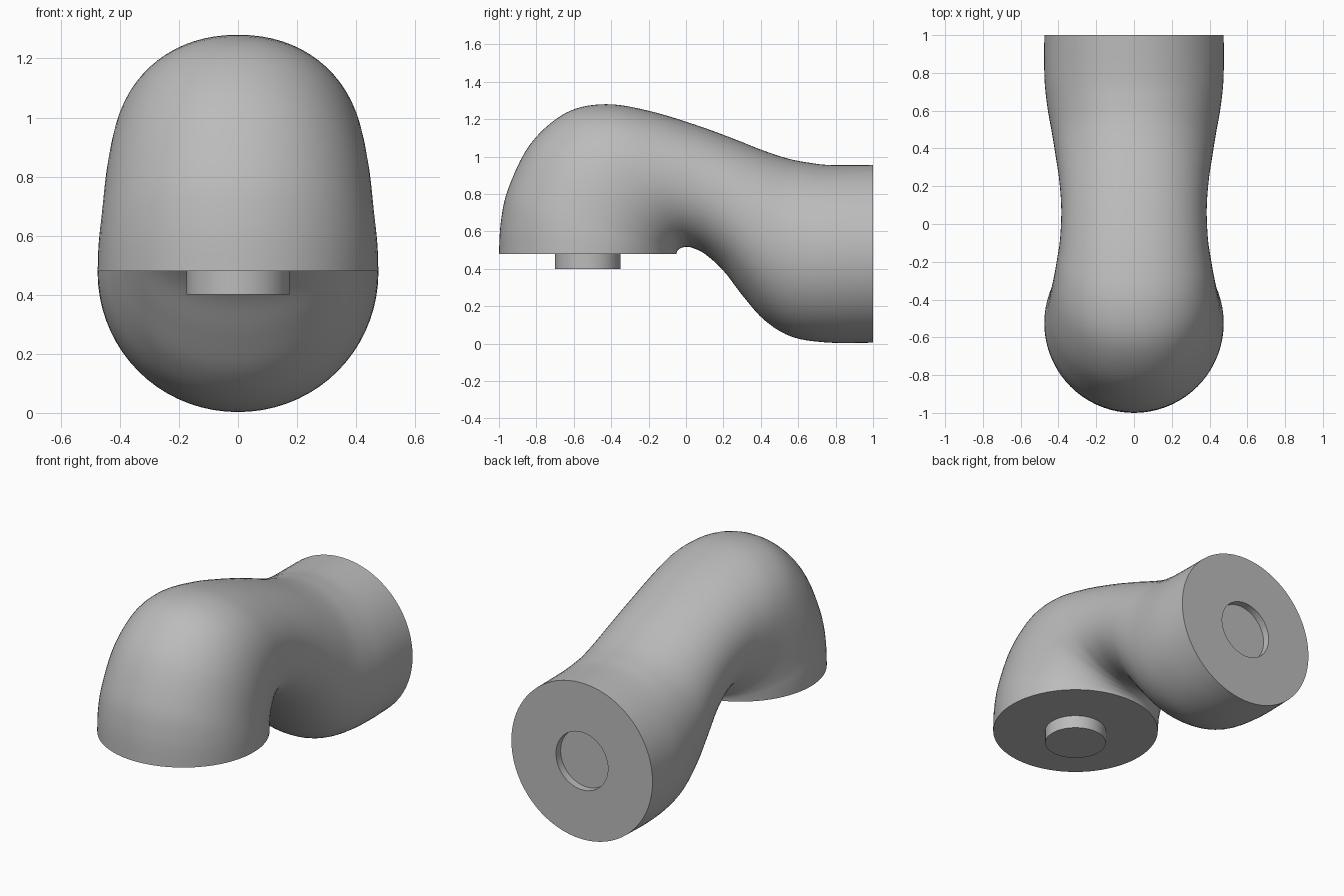
import bpy, bmesh
from math import sin, cos, pi, radians
from mathutils import Vector

cube = bpy.data.objects.get("Cube")
if cube:
    bpy.data.objects.remove(cube)

grey = bpy.data.materials.new("mid grey")
grey.use_nodes = True
COLOUR = (0.5, 0.5, 0.5, 1)
grey.diffuse_color = COLOUR
grey.node_tree.nodes["Principled BSDF"].inputs["Base Color"].default_value = COLOUR

SIDES = 72
STEPS = 5

# Elbow sections: outer (y, z), inner (y, z), half width
sections = [
    (-1, .48, -.05, .48, .475),
    (-.99, .65, -.049, .49, .472),
    (-.95, .83, -.043, .5, .462),
    (-.83, 1.07, -.03, .51, .447),
    (-.64, 1.235, -.015, .515, .428),
    (-.43, 1.28, 0, .517, .41),
    (-.2, 1.245, .03, .513, .392),
    (.05, 1.17, .1, .48, .385),
    (.25, 1.097, .2, .39, .395),
    (.42, 1.03, .3, .26, .415),
    (.55, .988, .42, .125, .435),
    (.66, .967, .57, .035, .458),
    (.77, .955, .77, .005, .474),
    (1, .955, 1, .005, .475),
]


def spline(points):
    """Catmull-Rom interpolation of the section values."""
    pts = [Vector(p) for p in points]
    out = []
    for i in range(len(pts) - 1):
        a, b = pts[max(i - 1, 0)], pts[i]
        c, d = pts[i + 1], pts[min(i + 2, len(pts) - 1)]
        for s in range(STEPS):
            t = s / STEPS
            out.append(b + (c - a) * (t / 2)
                       + (a * 2 - b * 5 + c * 4 - d) * (t * t / 2)
                       + (b * 3 - a - c * 3 + d) * (t ** 3 / 2))
    out.append(pts[-1])
    return out


def ring(bm, sec, power=1.0):
    """One rounded loop between an outer and an inner edge point."""
    outer = Vector((0, sec[0], sec[1]))
    inner = Vector((0, sec[2], sec[3]))
    mid, half = (outer + inner) / 2, (outer - inner) / 2
    loop = []
    for k in range(SIDES):
        a = 2 * pi * k / SIDES
        c, s = cos(a), sin(a)
        c = abs(c) ** power * (1 if c >= 0 else -1)
        s = abs(s) ** power * (1 if s >= 0 else -1)
        loop.append(bm.verts.new(mid + half * c + Vector((sec[4] * s, 0, 0))))
    return loop


def finish(name, bm):
    bmesh.ops.recalc_face_normals(bm, faces=bm.faces)
    mesh = bpy.data.meshes.new(name)
    bm.to_mesh(mesh)
    bm.free()
    mesh.materials.append(grey)
    obj = bpy.data.objects.new(name, mesh)
    bpy.context.collection.objects.link(obj)
    bpy.ops.object.select_all(action='DESELECT')
    obj.select_set(True)
    bpy.context.view_layer.objects.active = obj
    bpy.ops.object.shade_smooth_by_angle(angle=radians(35))
    return obj


# Elbow body, slightly squared in the middle, with a round socket in the back
bm = bmesh.new()
path = spline(sections)
loops = []
for i, sec in enumerate(path):
    bulge = sin(pi * i / (len(path) - 1))
    loops.append(ring(bm, sec, 1 - .06 * bulge))
SOCKET, CENTRE = .175, .48
for y in (1, .955):
    loops.append(ring(bm, (y, CENTRE + SOCKET, y, CENTRE - SOCKET, SOCKET)))
for a, b in zip(loops, loops[1:]):
    for k in range(SIDES):
        n = (k + 1) % SIDES
        bm.faces.new((a[k], a[n], b[n], b[k]))
bm.faces.new(loops[0])
bm.faces.new(loops[-1])
finish("elbow_body", bm)

# Round peg under the front end
bm = bmesh.new()
bmesh.ops.create_cone(bm, cap_ends=True, segments=48, radius1=.175, radius2=.175, depth=.1)
bmesh.ops.translate(bm, verts=bm.verts, vec=(0, -.525, .45))
finish("connector_peg", bm)
